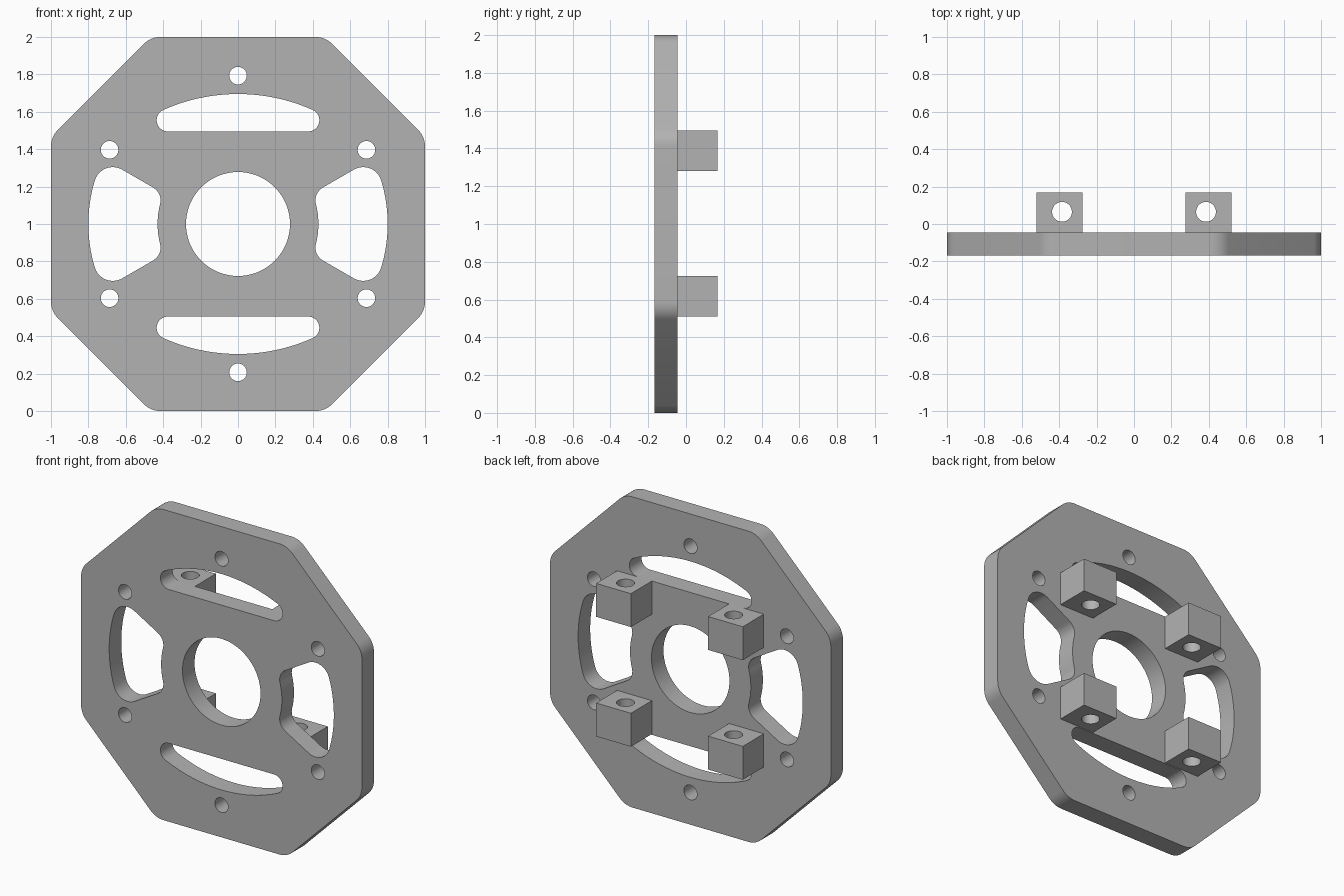
import bpy, bmesh, math
from mathutils import Matrix, Vector

cube = bpy.data.objects.get("Cube")
if cube:
    bpy.data.objects.remove(cube, do_unlink=True)

grey = bpy.data.materials.new("metal_grey")
grey.use_nodes = True
colour = (0.45, 0.45, 0.45, 1.0)
grey.diffuse_color = colour
grey.node_tree.nodes["Principled BSDF"].inputs["Base Color"].default_value = colour


def arc(cx, cy, r, start, end, n=10):
    """Points along an arc, angles in degrees, both ends included."""
    angles = [math.radians(start + (end - start) * i / n) for i in range(n + 1)]
    return [(cx + r * math.cos(a), cy + r * math.sin(a)) for a in angles]


def circle(cx, cy, r, n=48):
    return arc(cx, cy, r, 0, 360, n)[:-1]


def mirrored(points, axis):
    return [(-x, y) if axis == "x" else (x, -y) for x, y in points]


def prism(name, loops, low, high, matrix):
    """Extrude an outline with holes from low to high, then place it."""
    bm = bmesh.new()
    edges = []
    for loop in loops:
        verts = [bm.verts.new((x, y, low)) for x, y in loop]
        edges += [bm.edges.new((v, verts[i - 1])) for i, v in enumerate(verts)]
    bmesh.ops.triangle_fill(bm, use_beauty=True, edges=edges, normal=(0, 0, 1))
    top = bmesh.ops.extrude_face_region(bm, geom=bm.faces[:], use_keep_orig=True)
    bmesh.ops.translate(bm, vec=(0, 0, high - low),
                        verts=[g for g in top["geom"] if isinstance(g, bmesh.types.BMVert)])
    bm.transform(matrix)
    bmesh.ops.recalc_face_normals(bm, faces=bm.faces[:])
    mesh = bpy.data.meshes.new(name)
    bm.to_mesh(mesh)
    bm.free()
    mesh.materials.append(grey)
    obj = bpy.data.objects.new(name, mesh)
    bpy.context.collection.objects.link(obj)
    bpy.ops.object.select_all(action="DESELECT")
    obj.select_set(True)
    bpy.context.view_layer.objects.active = obj
    bpy.ops.object.shade_smooth_by_angle(angle=math.radians(30))


# Octagonal outline: eight rounded corners
S, R = 0.467, 0.13
T = R * math.tan(math.radians(22.5))
corner = arc(1 - R, S - T, R, 0, 45, 8) + arc(S - T, 1 - R, R, 45, 90, 8)
half = corner + mirrored(corner, "x")[::-1]
outline = half + mirrored(half, "y")[::-1]

# Upper and lower slots: flat inner edge, curved outer edge
big = 0.979
tip = math.degrees(math.atan2(0.555 - 0.695 + big, 0.375))
end = arc(0.375, 0.555, 0.06, -90, tip, 14)
crown = arc(0, 0.695 - big, big, tip, 180 - tip, 24)[1:-1]
slot = end + crown + mirrored(end, "x")[::-1]

# Side windows: ring sectors with rounded corners
INNER, OUTER, F, G, OFFSET = 0.43, 0.80, 0.08, 0.10, 0.058
a_in = math.degrees(math.acos((F + OFFSET) / (INNER + F))) - 60
a_out = math.degrees(math.acos((G + OFFSET) / (OUTER - G))) - 60
ri, ro = math.radians(a_in), math.radians(a_out)
upper = (arc(0, 0, OUTER, 0, a_out, 10)[:-1]
         + arc((OUTER - G) * math.cos(ro), (OUTER - G) * math.sin(ro), G, a_out, 120, 12)
         + arc((INNER + F) * math.cos(ri), (INNER + F) * math.sin(ri), F, 120, 180 + a_in, 12)
         + arc(0, 0, INNER, a_in, 0, 6)[1:])
window = upper + mirrored(upper, "y")[-2:0:-1]

# Plate with centre bore and six bolt holes
bolts = [circle(0.793 * math.cos(a), 0.793 * math.sin(a), 0.047, 32)
         for a in (math.radians(30 + 60 * i) for i in range(6))]
loops = [outline, circle(0, 0, 0.278, 64), slot, mirrored(slot, "y"),
         window, mirrored(window, "x")] + bolts
upright = Matrix(((1, 0, 0, 0), (0, 0, 1, 0), (0, 1, 0, 1), (0, 0, 0, 1)))
prism("mounting_plate", loops, -0.168, -0.045, upright)

# Four rear lugs, each with a vertical through hole
for side, sx in (("left", 1), ("right", -1)):
    for level, low in (("upper", 1.28), ("lower", 0.51)):
        square = [(0.275, -0.045), (0.522, -0.045), (0.522, 0.168), (0.275, 0.168)]
        shape = [square, circle(0.385, 0.065, 0.053, 32)]
        if sx < 0:
            shape = [mirrored(loop, "x") for loop in shape]
        prism(f"{level}_{side}_lug", shape, low, low + 0.215, Matrix.Identity(4))
